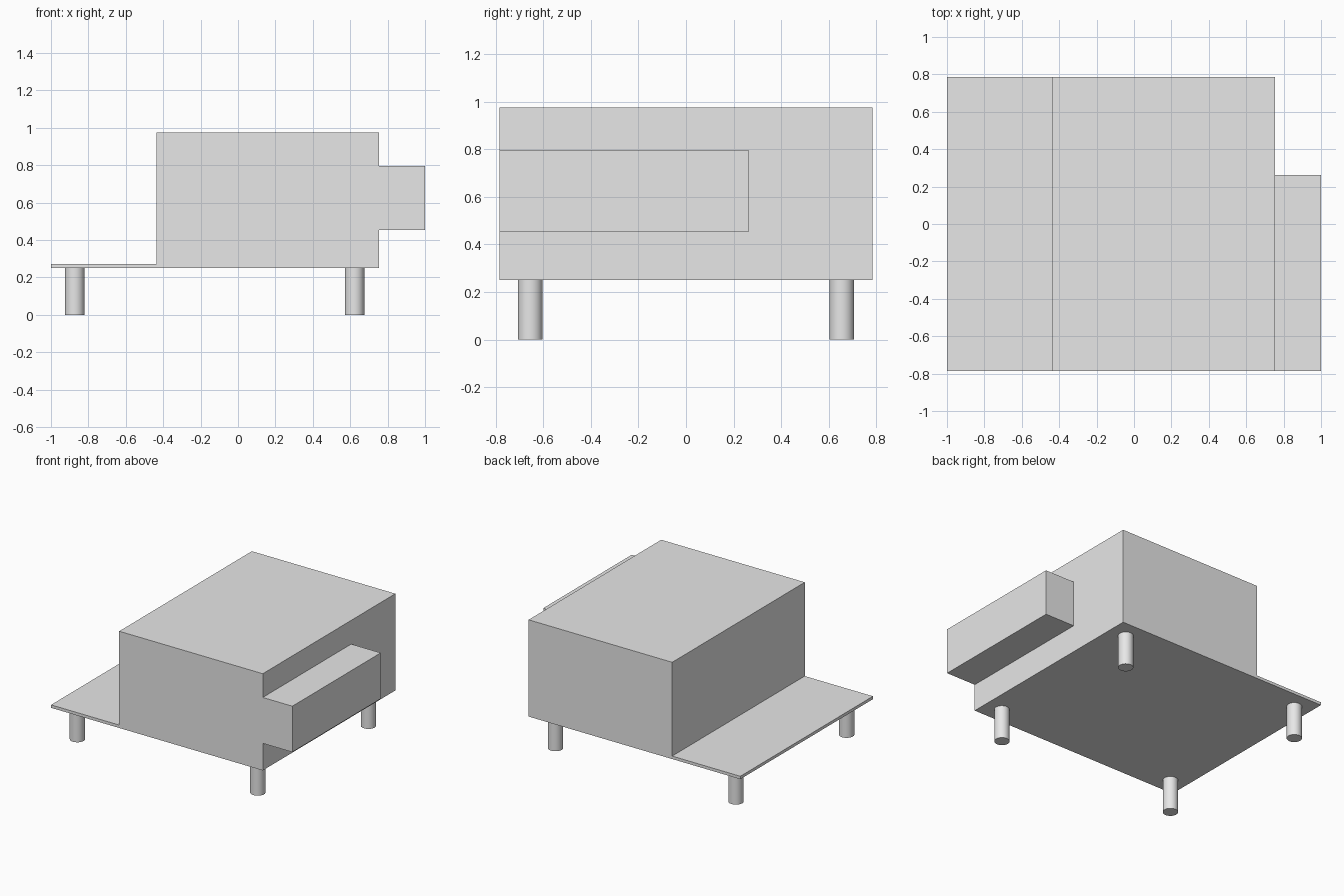
import bpy
import bmesh
import math

if "Cube" in bpy.data.objects:
    bpy.data.objects.remove(bpy.data.objects["Cube"], do_unlink=True)

grey = bpy.data.materials.new("light_grey")
grey.use_nodes = True
colour = (0.8, 0.8, 0.8, 1)
grey.diffuse_color = colour
next(n for n in grey.node_tree.nodes if n.type == 'BSDF_PRINCIPLED').inputs["Base Color"].default_value = colour

FRONT, BACK = -0.785, 0.785
BASE, DECK, ROOF = 0.25, 0.272, 0.975
WALL_RIGHT, WALL_LEFT = -0.435, 0.755


def extrude_profile(name, points, y0, y1):
    """Extrude an x-z outline from y0 to y1."""
    bm = bmesh.new()
    face = bm.faces.new([bm.verts.new((x, y0, z)) for x, z in points])
    result = bmesh.ops.extrude_face_region(bm, geom=[face])
    moved = [v for v in result["geom"] if isinstance(v, bmesh.types.BMVert)]
    bmesh.ops.translate(bm, verts=moved, vec=(0, y1 - y0, 0))
    bmesh.ops.recalc_face_normals(bm, faces=bm.faces)
    mesh = bpy.data.meshes.new(name)
    bm.to_mesh(mesh)
    bm.free()
    mesh.materials.append(grey)
    obj = bpy.data.objects.new(name, mesh)
    bpy.context.collection.objects.link(obj)
    return obj


# Main volume with its thin deck, as one L-shaped outline
extrude_profile("house_and_deck", [
    (-1, BASE), (WALL_LEFT, BASE), (WALL_LEFT, ROOF),
    (WALL_RIGHT, ROOF), (WALL_RIGHT, DECK), (-1, DECK)], FRONT, BACK)

# Box bay overhanging the side wall, flush with the front
extrude_profile("side_bay", [
    (WALL_LEFT, 0.453), (1, 0.453), (1, 0.797), (WALL_LEFT, 0.797)], FRONT, 0.262)

# Four round stilts
for side, x in (("right", -0.873), ("left", 0.623)):
    for end, y in (("front", -0.655), ("back", 0.655)):
        bpy.ops.mesh.primitive_cylinder_add(
            vertices=32, radius=0.052, depth=BASE, location=(x, y, BASE / 2))
        stilt = bpy.context.object
        stilt.name = f"{end}_{side}_stilt"
        stilt.data.materials.append(grey)
        bpy.ops.object.shade_smooth_by_angle(angle=math.radians(30))
